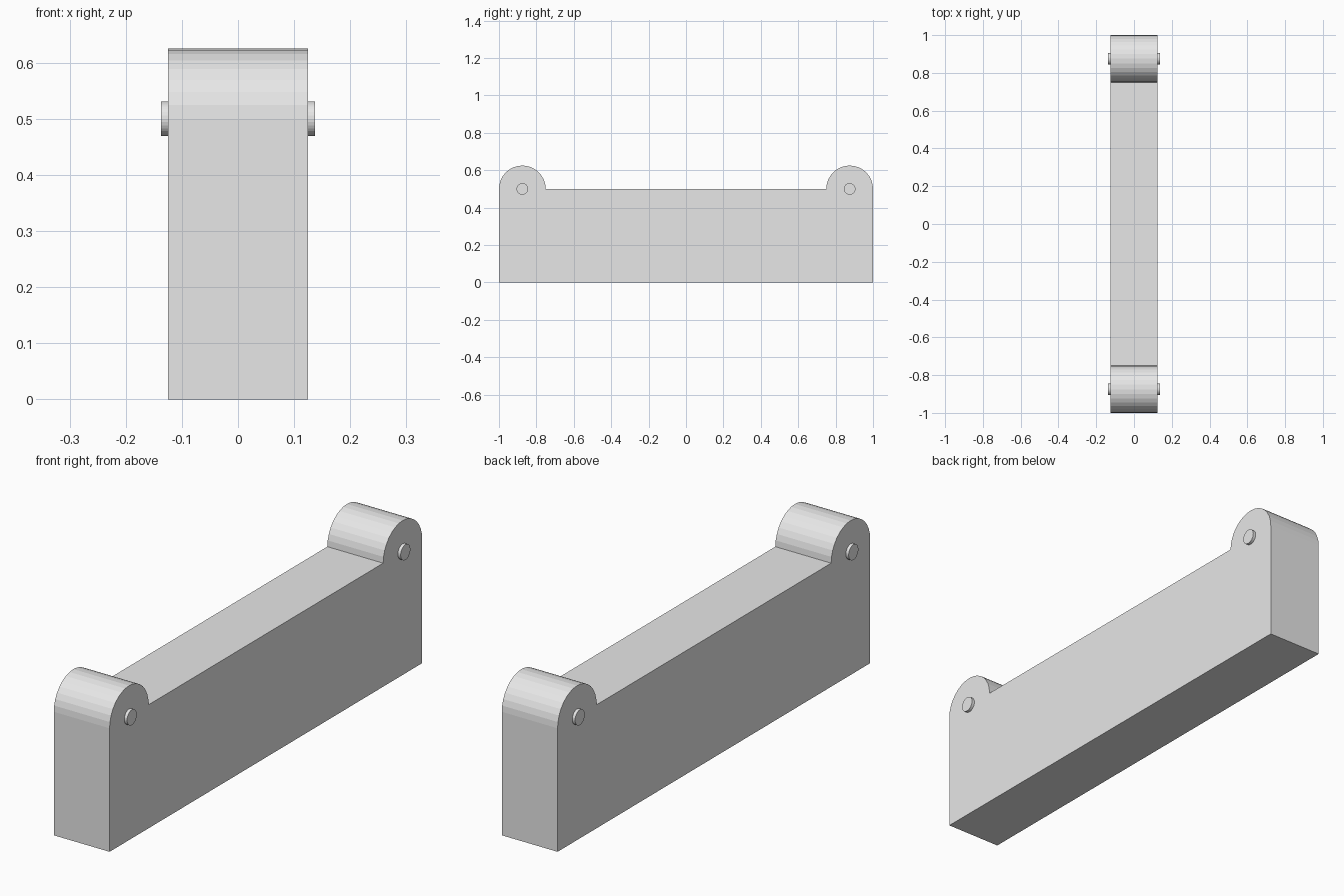
import bpy, bmesh
from math import cos, sin, pi
from mathutils import Matrix

if "Cube" in bpy.data.objects:
    bpy.data.objects.remove(bpy.data.objects["Cube"])

HALF_WIDTH, HALF_LENGTH, HEIGHT, RADIUS = 0.125, 1.0, 0.5, 0.125
PIVOT_Y = HALF_LENGTH - RADIUS
ARC_STEPS = 16

grey = bpy.data.materials.new("plain_grey")
grey.use_nodes = True
colour = (0.8, 0.8, 0.8, 1)
grey.diffuse_color = colour
grey.node_tree.nodes["Principled BSDF"].inputs["Base Color"].default_value = colour


def add_object(name, bm):
    bmesh.ops.recalc_face_normals(bm, faces=bm.faces)
    mesh = bpy.data.meshes.new(name)
    bm.to_mesh(mesh)
    bm.free()
    mesh.materials.append(grey)
    obj = bpy.data.objects.new(name, mesh)
    bpy.context.collection.objects.link(obj)
    return obj


def ear_arc(centre_y):
    # Half circle from the +y side over the top to the -y side
    angles = [pi * i / ARC_STEPS for i in range(ARC_STEPS + 1)]
    return [(centre_y + RADIUS * cos(a), HEIGHT + RADIUS * sin(a)) for a in angles]


# Bar with a rounded ear at each end, extruded from its side profile
profile = [(-HALF_LENGTH, 0), (HALF_LENGTH, 0)] + ear_arc(PIVOT_Y) + ear_arc(-PIVOT_Y)
bm = bmesh.new()
side = bm.faces.new([bm.verts.new((-HALF_WIDTH, y, z)) for y, z in profile])
extruded = bmesh.ops.extrude_face_region(bm, geom=[side], use_keep_orig=True)
moved = [v for v in extruded["geom"] if isinstance(v, bmesh.types.BMVert)]
bmesh.ops.translate(bm, verts=moved, vec=(2 * HALF_WIDTH, 0, 0))
add_object("bar_body", bm)

# Pivot pins passing through the ears
for name, y in (("front_pin", -PIVOT_Y), ("back_pin", PIVOT_Y)):
    bm = bmesh.new()
    bmesh.ops.create_cone(bm, cap_ends=True, segments=32, radius1=0.031,
                          radius2=0.031, depth=0.275,
                          matrix=Matrix.Rotation(pi / 2, 4, "Y"))
    pin = add_object(name, bm)
    pin.location = (0, y, HEIGHT)
